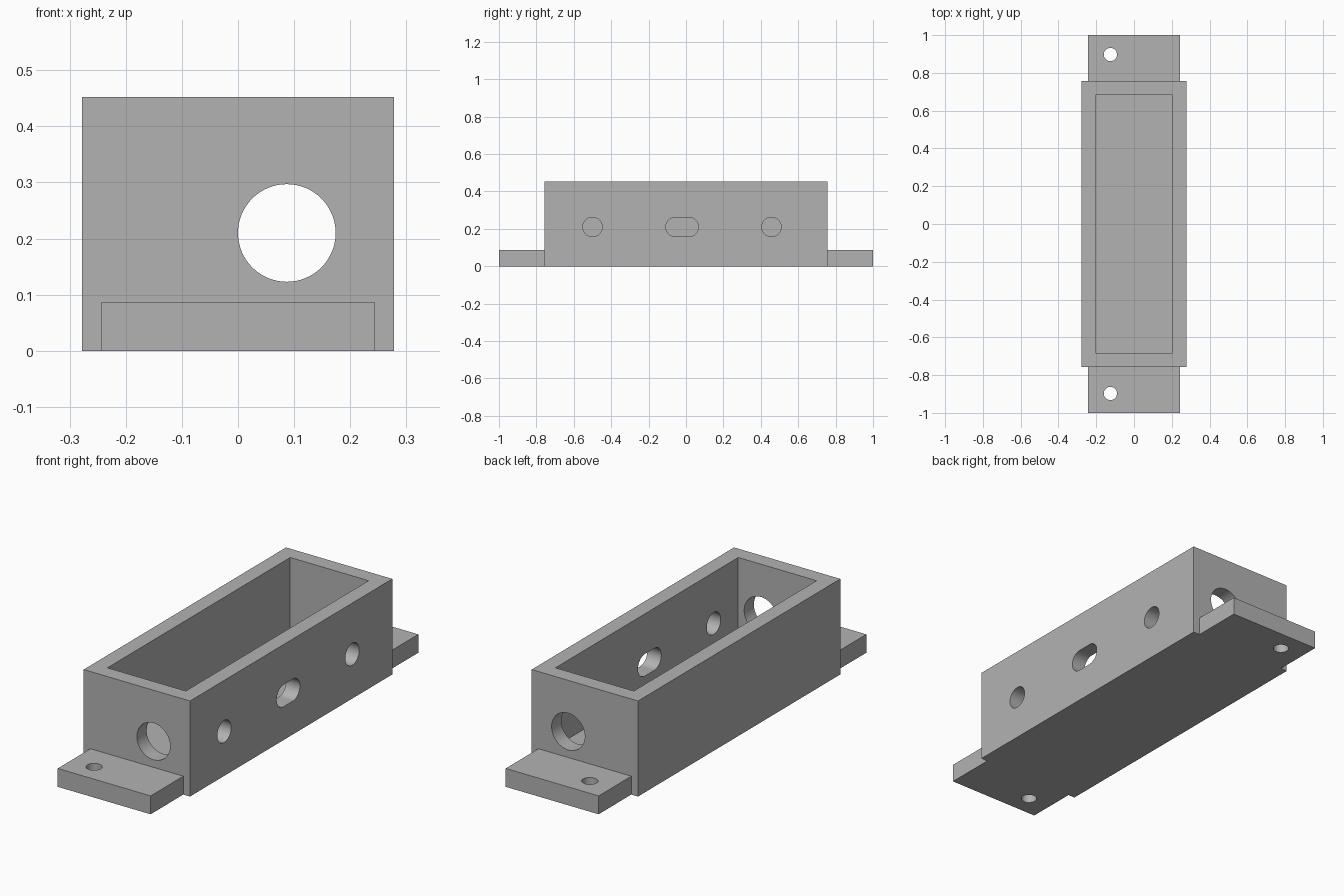
import bpy
import math

default = bpy.data.objects.get("Cube")
if default:
    bpy.data.objects.remove(default, do_unlink=True)

GREY = (0.45, 0.45, 0.45, 1.0)
grey = bpy.data.materials.new("plain grey")
grey.use_nodes = True
grey.diffuse_color = GREY
grey.node_tree.nodes["Principled BSDF"].inputs["Base Color"].default_value = GREY


def box(name, low, high):
    """Box between two opposite corners."""
    centre = [(a + b) / 2 for a, b in zip(low, high)]
    bpy.ops.mesh.primitive_cube_add(size=1, location=centre)
    obj = bpy.context.object
    obj.name = name
    obj.scale = [b - a for a, b in zip(low, high)]
    bpy.ops.object.transform_apply(location=True, rotation=False, scale=True)
    obj.data.materials.append(grey)
    return obj


def rod(radius, depth, centre, rotation=(0, 0, 0)):
    """Round cutter, along z unless rotated."""
    bpy.ops.mesh.primitive_cylinder_add(vertices=64, radius=radius, depth=depth,
                                        location=centre, rotation=rotation)
    obj = bpy.context.object
    obj.name = "cutter"
    obj.data.materials.append(grey)
    return obj


def cut(target, cutter):
    """Subtract the cutter and throw it away."""
    cutter.hide_render = True
    mod = target.modifiers.new("cut", "BOOLEAN")
    mod.operation = "DIFFERENCE"
    mod.solver = "EXACT"
    mod.object = cutter
    bpy.context.view_layer.objects.active = target
    bpy.ops.object.modifier_apply(modifier=mod.name)
    bpy.data.objects.remove(cutter, do_unlink=True)


def smooth_bores(obj):
    bpy.ops.object.select_all(action="DESELECT")
    obj.select_set(True)
    bpy.context.view_layer.objects.active = obj
    bpy.ops.object.shade_smooth_by_angle(angle=math.radians(30))


WIDTH, LENGTH, HEIGHT = 0.278, 0.756, 0.452   # half width, half length, height
WALL, FLOOR = 0.073, 0.08
AXIS_Z = 0.21
ALONG_X = (0, math.pi / 2, 0)
ALONG_Y = (math.pi / 2, 0, 0)

# Open-topped housing
body = box("housing", (-WIDTH, -LENGTH, 0), (WIDTH, LENGTH, HEIGHT))
cut(body, box("cavity", (WALL - WIDTH, WALL - LENGTH, FLOOR),
              (WIDTH - WALL, LENGTH - WALL, HEIGHT + 0.2)))

# Large bore through both end walls
cut(body, rod(0.087, 3, (0.087, 0, AXIS_Z), ALONG_Y))

# Two round holes and a central slot in one side wall
for y in (-0.5, 0.457, -0.056, 0.014):
    cut(body, rod(0.052, 0.3, (WIDTH, y, AXIS_Z), ALONG_X))
cut(body, box("slot_middle", (WIDTH - 0.15, -0.056, AXIS_Z - 0.052),
              (WIDTH + 0.15, 0.014, AXIS_Z + 0.052)))
smooth_bores(body)

# Mounting tabs with a screw hole each
for name, side in (("front_tab", -1), ("rear_tab", 1)):
    ends = sorted((side * LENGTH, side))
    tab = box(name, (-0.243, ends[0], 0), (0.243, ends[1], 0.087))
    cut(tab, rod(0.035, 0.4, (-0.125, side * 0.897, 0.04)))
    smooth_bores(tab)
